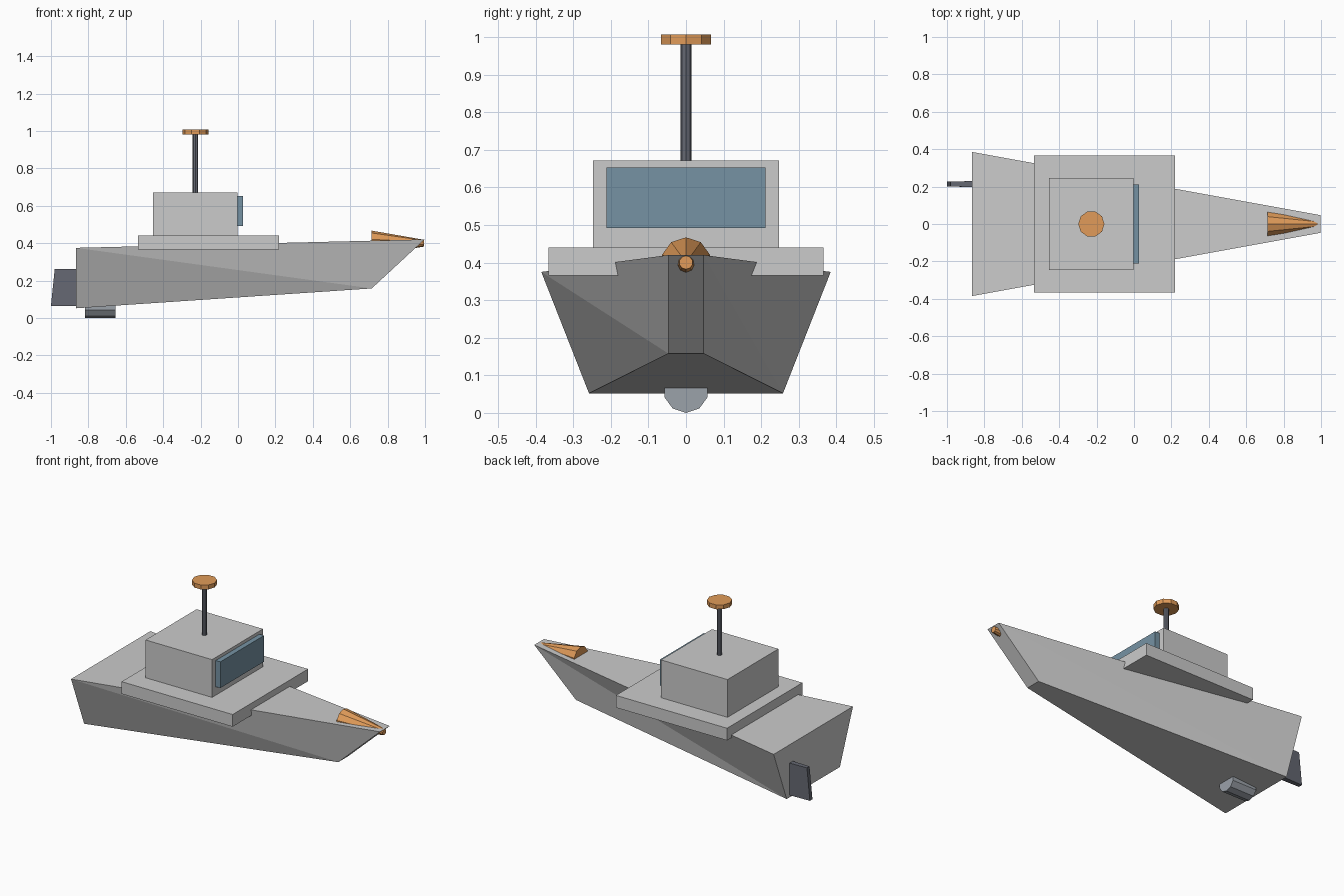
import bpy
from math import pi
from mathutils import Matrix

if "Cube" in bpy.data.objects:
    bpy.data.objects.remove(bpy.data.objects["Cube"])


def material(name, rgb):
    m = bpy.data.materials.new(name)
    m.diffuse_color = (*rgb, 1)
    m.use_nodes = True
    m.node_tree.nodes["Principled BSDF"].inputs["Base Color"].default_value = m.diffuse_color
    return m


ORANGE = material("orange", (0.75, 0.33, 0.10))
GLASS = material("glass", (0.18, 0.29, 0.37))
DARK = material("dark_metal", (0.13, 0.14, 0.17))
STEEL = material("steel", (0.33, 0.36, 0.40))


def solid(name, verts, faces, mat=None):
    me = bpy.data.meshes.new(name)
    me.from_pydata(verts, [], faces)
    ob = bpy.data.objects.new(name, me)
    bpy.context.collection.objects.link(ob)
    if mat:
        me.materials.append(mat)
    return ob


def box(name, x, y, z, mat=None):
    verts = [(a, b, c) for a in x for b in y for c in z]
    faces = [(0, 1, 3, 2), (4, 6, 7, 5), (0, 4, 5, 1),
             (2, 3, 7, 6), (0, 2, 6, 4), (1, 5, 7, 3)]
    return solid(name, verts, faces, mat)


def tube(name, start, length, r1, r2, sides, mat, along_x=False):
    """Flat-sided cylinder or cone from start, along z or x."""
    bpy.ops.mesh.primitive_cone_add(vertices=sides, radius1=r1, radius2=r2, depth=length)
    ob = bpy.context.object
    ob.name = name
    me = ob.data
    me.transform(Matrix.Translation((0, 0, length / 2)))
    # put a corner on the +x / +z axis
    me.transform(Matrix.Rotation(-pi / 2, 4, 'Z'))
    if along_x:
        me.transform(Matrix.Rotation(pi / 2, 4, 'Y'))
    me.transform(Matrix.Translation(start))
    me.materials.append(mat)
    return ob


# Hull: stern and bow sections, with twisted sides split into triangles
hull_verts = []
for x_top, z_top, w_top, x_bot, z_bot, w_bot in (
        (-0.865, 0.375, 0.385, -0.865, 0.052, 0.258),
        (0.998, 0.42, 0.047, 0.715, 0.158, 0.047)):
    hull_verts += [(x_bot, -w_bot, z_bot), (x_bot, w_bot, z_bot),
                   (x_top, w_top, z_top), (x_top, -w_top, z_top)]
solid("hull", hull_verts,
      [(0, 3, 2, 1), (4, 5, 6, 7), (0, 1, 5, 4), (3, 7, 6, 2),
       (0, 4, 3), (3, 4, 7), (1, 2, 6), (1, 6, 5)])

# Superstructure
box("deck_plate", (-0.535, 0.22), (-0.366, 0.366), (0.365, 0.44))
box("cabin", (-0.455, -0.003), (-0.247, 0.247), (0.43, 0.672))
box("windshield", (-0.01, 0.028), (-0.212, 0.212), (0.492, 0.653), GLASS)

# Mast with disc antenna
tube("mast", (-0.228, 0, 0.65), 0.34, 0.015, 0.015, 8, DARK)
tube("antenna_disc", (-0.228, 0, 0.98), 0.027, 0.07, 0.07, 10, ORANGE)

# Tapered bow fitting half sunk in the deck, and the pod below the stern
tube("bow_cone", (0.715, 0, 0.40), 0.28, 0.067, 0.018, 10, ORANGE, True)
tube("keel_pod", (-0.817, 0, 0.06), 0.163, 0.06, 0.06, 10, STEEL, True)

# Rudder on one side of the transom, with a raked, thinner trailing edge
rudder = box("rudder", (-1.0, -0.855), (0.197, 0.23), (0.065, 0.262), DARK)
for v in rudder.data.vertices:
    if v.co.x < -0.9:
        v.co.y += 0.004 if v.co.y < 0.21 else -0.004
        if v.co.z > 0.2:
            v.co.x = -0.98
